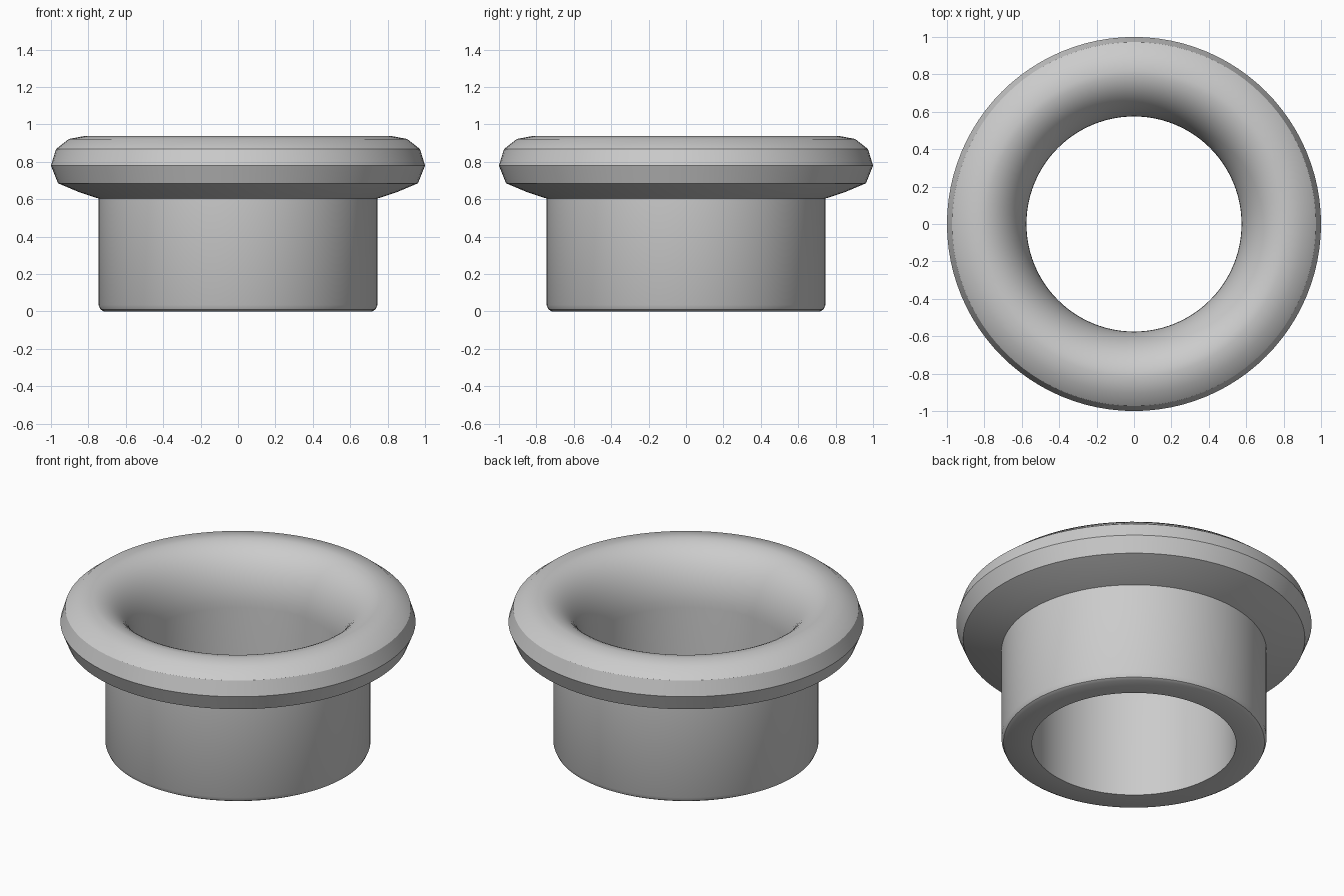
import bpy
import bmesh
from math import cos, sin, pi, radians

cube = bpy.data.objects.get("Cube")
if cube:
    bpy.data.objects.remove(cube, do_unlink=True)

SEGMENTS = 96
BORE = 0.575

# Plain grey metal
metal = bpy.data.materials.new("grey_metal")
metal.use_nodes = True
colour = (0.6, 0.6, 0.6, 1)
metal.diffuse_color = colour
metal.node_tree.nodes["Principled BSDF"].inputs["Base Color"].default_value = colour


def lathe(name, profile, material):
    """Revolve a closed (radius, height) profile around z."""
    bm = bmesh.new()
    rings = []
    for r, z in profile:
        rings.append([bm.verts.new((r * cos(2 * pi * i / SEGMENTS),
                                    r * sin(2 * pi * i / SEGMENTS), z))
                      for i in range(SEGMENTS)])
    for lower, upper in zip(rings, rings[1:] + rings[:1]):
        for i in range(SEGMENTS):
            j = (i + 1) % SEGMENTS
            bm.faces.new((lower[i], lower[j], upper[j], upper[i]))
    bmesh.ops.recalc_face_normals(bm, faces=bm.faces)
    mesh = bpy.data.meshes.new(name)
    bm.to_mesh(mesh)
    bm.free()
    mesh.materials.append(material)
    obj = bpy.data.objects.new(name, mesh)
    bpy.context.collection.objects.link(obj)
    return obj


# Sleeve with a small bevel at its foot
sleeve = [(BORE, 0), (0.717, 0), (0.735, 0.01), (0.746, 0.035), (0.746, 0.604)]

# Faceted outer edge of the flange
flange = [(0.845, 0.636), (0.962, 0.685), (1.0, 0.78),
          (0.973, 0.868), (0.905, 0.922)]

# Rounded throat: quarter ellipse from the crown down to the bore
crown, throat_z, rise = 0.82, 0.6, 0.338
steps = 12
throat = [(crown - (crown - BORE) * sin(pi / 2 * i / steps),
           throat_z + rise * cos(pi / 2 * i / steps)) for i in range(steps + 1)]

bushing = lathe("flanged_bushing", sleeve + flange + throat, metal)

bpy.ops.object.select_all(action="DESELECT")
bushing.select_set(True)
bpy.context.view_layer.objects.active = bushing
bpy.ops.object.shade_smooth_by_angle(angle=radians(30))
